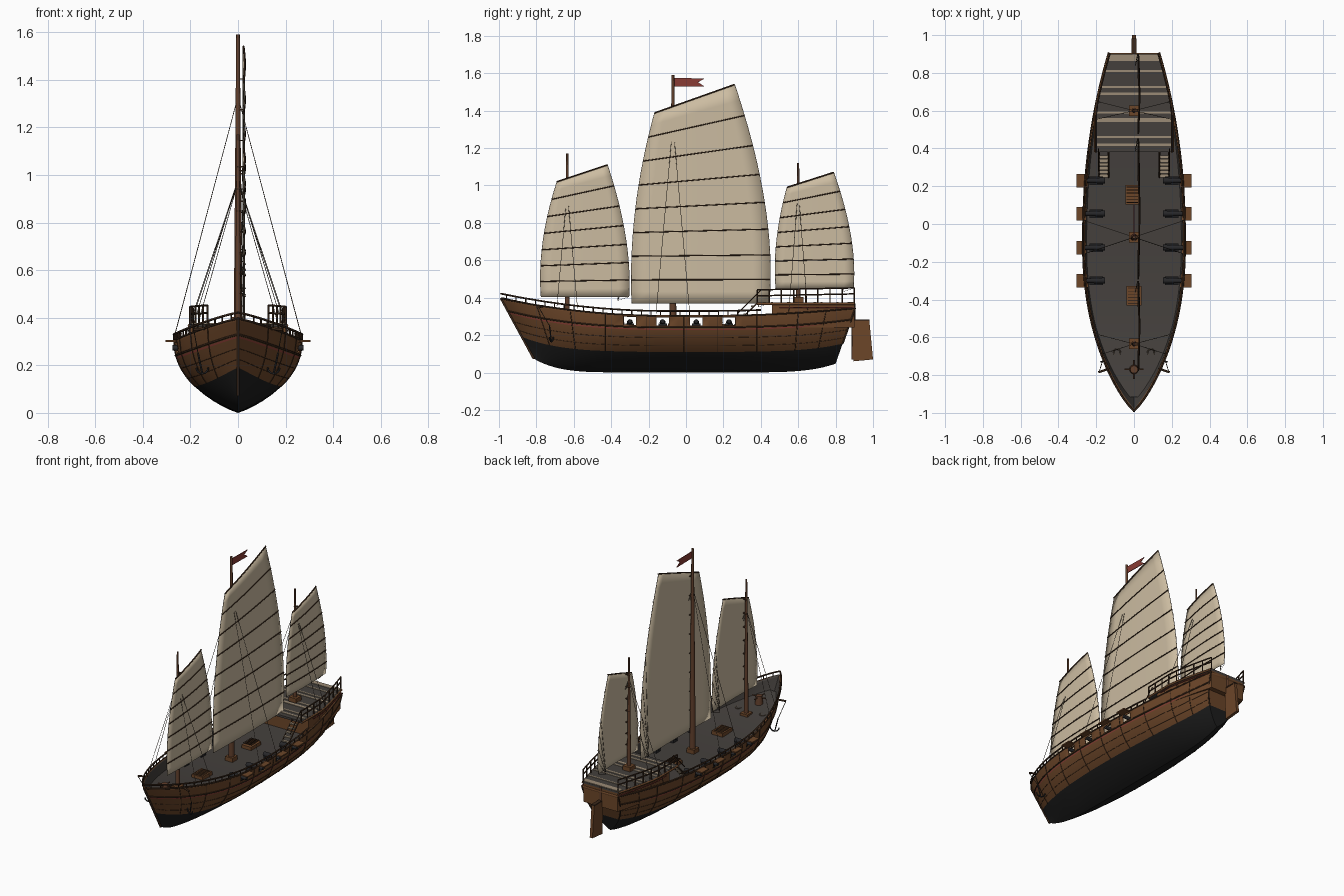
import bpy, bmesh, math
from mathutils import Vector, Matrix

if "Cube" in bpy.data.objects:
    bpy.data.objects.remove(bpy.data.objects["Cube"])

def mat(name, r, g, b):
    m = bpy.data.materials.new(name)
    m.diffuse_color = (r, g, b, 1)
    m.use_nodes = True
    m.node_tree.nodes["Principled BSDF"].inputs["Base Color"].default_value = m.diffuse_color
    return m

BROWN = mat("hull brown", .15, .061, .022)
BLACK = mat("tarred black", .012, .012, .012)
DARK = mat("dark wood", .045, .022, .011)
DECK = mat("deck grey", .058, .051, .046)
SAIL = mat("sail canvas", .60, .50, .355)
TAN = mat("pale wood", .33, .26, .18)
RED = mat("faded red", .25, .045, .035)
IRON = mat("iron", .02, .02, .022)
ROPE = mat("rope", .08, .06, .042)
MAST = mat("mast wood", .12, .05, .025)

def finish(bm, name, *mats, smooth=False):
    bmesh.ops.recalc_face_normals(bm, faces=bm.faces)
    me = bpy.data.meshes.new(name)
    bm.to_mesh(me)
    bm.free()
    ob = bpy.data.objects.new(name, me)
    bpy.context.collection.objects.link(ob)
    for m in mats:
        me.materials.append(m)
    if smooth:
        bpy.ops.object.select_all(action='DESELECT')
        ob.select_set(True)
        bpy.context.view_layer.objects.active = ob
        bpy.ops.object.shade_smooth_by_angle(angle=math.radians(35))
    return ob

def boxes(name, items, m):
    """items: (centre, size)"""
    bm = bmesh.new()
    for c, s in items:
        bmesh.ops.create_cube(bm, size=1, matrix=Matrix.Translation(c) @ Matrix.Diagonal((*s, 1)))
    return finish(bm, name, m)

def cones(name, items, m, seg=12):
    """items: (start, end, start radius, end radius)"""
    bm = bmesh.new()
    for a, b, r1, r2 in items:
        a, b = Vector(a), Vector(b)
        q = (b - a).to_track_quat('Z', 'Y').to_matrix().to_4x4()
        bmesh.ops.create_cone(bm, cap_ends=True, segments=seg, radius1=r1, radius2=r2,
                              depth=(b - a).length, matrix=Matrix.Translation((a + b) / 2) @ q)
    return finish(bm, name, m, smooth=True)

def tubes(name, paths, r, m):
    cu = bpy.data.curves.new(name, 'CURVE')
    cu.dimensions, cu.bevel_depth, cu.bevel_resolution, cu.use_fill_caps = '3D', r, 1, True
    for p in paths:
        sp = cu.splines.new('POLY')
        sp.points.add(len(p) - 1)
        for pt, co in zip(sp.points, p):
            pt.co = (*co, 1)
    ob = bpy.data.objects.new(name, cu)
    bpy.context.collection.objects.link(ob)
    cu.materials.append(m)
    bpy.ops.object.select_all(action='DESELECT')
    ob.select_set(True)
    bpy.context.view_layer.objects.active = ob
    bpy.ops.object.convert(target='MESH')

def slab(name, pts, vec, m):
    bm = bmesh.new()
    f = bm.faces.new([bm.verts.new(p) for p in pts])
    g = bmesh.ops.extrude_face_region(bm, geom=[f])['geom']
    bmesh.ops.translate(bm, vec=vec, verts=[e for e in g if isinstance(e, bmesh.types.BMVert)])
    return finish(bm, name, m)

# Hull shape: v runs bow to stern, t runs keel to sheer
V0, V1 = -.99, .905
def sheer(v):
    return .305 + (.095 * ((-.1 - v) / .9) ** 2 if v < -.1 else .04 * (max(v - .1, 0) / .8) ** 2)
def keel(v):
    return .06 * abs(v / .95) ** 5
def width(v):
    if v < -.1:
        return .27 * max(0, 1 - ((-.1 - v) / .89) ** 2.2) ** .85
    return .27 - .135 * ((v + .1) / 1.005) ** 2.2
def hull(v, t, s=1, dz=0.0):
    yk = v
    if v < -.5: yk = -.5 + (v + .5) * .64
    if v > .5: yk = .5 + (v - .5) * .74
    f = (1 - (1 - t) ** 2.2) ** .85
    return Vector((s * width(v) * f, yk + (v - yk) * t, keel(v) + (sheer(v) - keel(v)) * t + dz))
def span(a, b, n):
    return [a + (b - a) * i / n for i in range(n + 1)]

PORTS = [-.3, -.125, .055, .23]
edges = [p + d for p in PORTS for d in (-.034, .034)]
vs = sorted([v for v in span(V0, V1, 44) if all(abs(v - p) > .045 for p in PORTS)] + edges)
ts = [0, .04, .09, .16, .25, .36, .46, .56, .65, .745, .765, .82, .96, 1]

# Hull shell with gun port openings, red stripe, tarred bottom and grey inside
bm = bmesh.new()
cols = {s: [[bm.verts.new(hull(v, t, s)) for t in ts] for v in vs] for s in (1, -1)}
for s in (1, -1):
    for i in range(len(vs) - 1):
        mid = (vs[i] + vs[i + 1]) / 2
        for j in range(len(ts) - 1):
            if ts[j] == .82 and any(abs(mid - p) < .03 for p in PORTS):
                continue
            a, b = cols[s][i], cols[s][i + 1]
            f = bm.faces.new((a[j], b[j], b[j + 1], a[j + 1]))
            f.material_index = 1 if ts[j] < .36 else 2 if ts[j] == .745 else 0
for j in range(len(ts) - 1):
    a, b = cols[1][-1], cols[-1][-1]
    f = bm.faces.new((a[j], a[j + 1], b[j + 1], b[j]))
    f.material_index = 1 if ts[j] < .36 else 0
bmesh.ops.remove_doubles(bm, verts=bm.verts, dist=.0004)
ob = finish(bm, "hull", BROWN, BLACK, RED, DECK, DECK, DECK, smooth=True)
sol = ob.modifiers.new("thickness", 'SOLIDIFY')
sol.thickness, sol.offset, sol.material_offset = .01, -1, 3

# Main deck
bm = bmesh.new()
rows = []
for v in span(-.95, .895, 40):
    p = hull(v, 1 - .07 / (sheer(v) - keel(v)))
    rows.append([bm.verts.new((s * p.x * .985, p.y, p.z)) for s in (-1, 1)])
for a, b in zip(rows, rows[1:]):
    bm.faces.new((a[0], a[1], b[1], b[0]))
finish(bm, "main_deck", DECK)

# Plank seams, ribs, wales, stem and bulwark rail
S = (1, -1)
tubes("plank_seams", [[hull(v, t, s) for v in vs] for s in S for t in (.47, .61)], .0013, DARK)
tubes("wales", [[hull(v, t, s) for v in vs] for s in S for t in (.79, .995)], .0045, DARK)
tubes("hull_ribs", [[hull(v, t, s) for t in span(.36, 1, 8)] for s in S for v in
                    (-.8, -.62, -.43, -.21, -.01, .17, .38, .6, .75)], .0024, DARK)
tubes("stem_post", [[hull(V0, t) for t in span(0, 1, 6)]], .007, DARK)
tubes("stern_frame", [[hull(V1, t, s) for t in span(.36, 1, 8)] for s in S], .005, DARK)
tubes("bulwark_rail", [[hull(v, 1, s, .024) for v in span(V0, .4, 40)] for s in S], .005, DARK)
tubes("rail_posts", [[hull(v, 1, s), hull(v, 1, s, .024)] for s in S for v in span(-.96, .38, 26)], .0035, DARK)

# Gun port lids, cannons and carriages
boxes("port_lids", [((s * .283, p, .303), (.045, .072, .008)) for s in S for p in PORTS], BROWN)
cones("cannons", [((s * .155, p, .268), (s * .275, p, .274), .016, .011) for s in S for p in PORTS], IRON)
boxes("cannon_carriages", [((s * .2, p, .249), (.07, .045, .026)) for s in S for p in PORTS], IRON)

# Raised stern deck: cabin, deck, stripes, railing, stairs
def pw(y):
    return min(.205, width(y) - .004)
def poop(y0, z, k=0.0):
    ys = span(y0, .9, 8)
    return [(pw(y) - k, y, z) for y in ys] + [(-pw(y) + k, y, z) for y in reversed(ys)]
slab("stern_cabin", poop(.46, .24, .006), (0, 0, .122), BROWN)
slab("stern_deck", poop(.38, .36), (0, 0, .014), DECK)
tubes("stern_deck_trim", [[(s * pw(y), y, .367) for y in span(.38, .9, 8)] for s in S], .007, BROWN)
tubes("stern_red_stripe", [[(s * (pw(y) + .001), y, .348) for y in span(.5, .9, 8)] for s in S], .003, RED)
boxes("deck_stripes", [((0, y, .3755), (2 * pw(y) - .01, w, .004)) for y, w in
      ((.88, .035), (.81, .01), (.725, .01), (.69, .014), (.59, .012), (.55, .02), (.46, .012), (.42, .014))], TAN)
def railing(z):
    return [(s * (pw(y) - .004), y, z + .02 * (y - .38)) for s in S for y in span(.38, .9, 8)]
for z in (.41, .442):
    r = railing(z)
    tubes("stern_rail", [r[:9], r[9:]], .0045, DARK)
tubes("stern_rail_posts", [[p, (p[0], p[1], .37)] for p in railing(.442)], .0045, DARK)
boxes("stair_steps", [((s * .16, .255 + .02 * i, .25 + .021 * i), (.046, .017, .007))
                      for s in S for i in range(6)], TAN)
tubes("stair_sides", [[(s * x, .245, .24), (s * x, .38, .37)] for s in S for x in (.135, .185)], .004, DARK)
tubes("stair_handrails", [[(s * .187, .28, .32), (s * .187, .4, .44)] for s in S], .003, DARK)

# Rudder
slab("rudder", [(-.01, .885, .285), (-.01, .98, .28), (-.01, 1.0, .07), (-.01, .895, .06)], (.02, 0, 0), BROWN)
boxes("rudder_bands", [((0, .934, .28), (.024, .094, .008))], DARK)
cones("rudder_stock", [((0, .895, .07), (0, .895, .37), .01, .01)], MAST)

# Masts with steps
MASTS = ((-.635, .24, 1.17, .014), (-.07, .22, 1.59, .019), (.6, .36, 1.12, .013))
cones("masts", [((0, y, a), (0, y, b), r, r * .4) for y, a, b, r in MASTS], MAST)
boxes("mast_steps", [((0, y, a + .025), (.055, .055, .035)) for y, a, b, r in MASTS], BROWN)

# Battened sails, battens on the outer side only
def quad(p, t):
    a, m, b = p
    return a * (1 - t) * (1 - 2 * t) + m * 4 * t * (1 - t) + b * t * (2 * t - 1)
def sail(name, yl, yr, zl, zr, n, mast):
    def pt(t, c, dx=0.0):
        y = quad(yl, t) * (1 - c) + quad(yr, t) * c
        z = quad(zl, t) * (1 - c) + quad(zr, t) * c
        return Vector((.021 + .006 * math.sin(math.pi * c) + dx, y, z))
    bm = bmesh.new()
    g = [[bm.verts.new(pt(t, c)) for c in span(0, 1, 8)] for t in span(0, 1, n * 2)]
    for a, b in zip(g, g[1:]):
        for j in range(8):
            bm.faces.new((a[j], a[j + 1], b[j + 1], b[j]))
    ob = finish(bm, name, SAIL, smooth=True)
    sol = ob.modifiers.new("thickness", 'SOLIDIFY')
    sol.thickness, sol.offset = .003, 0
    tubes(name + "_battens", [[pt(t, c, .003) for c in span(0, 1, 8)] for t in span(0, 1, n)[1:-1]], .0034, DARK)
    tubes(name + "_yard", [[pt(1, c, .002) for c in span(0, 1, 8)]], .0045, DARK)
    tubes(name + "_edge_rope", [[pt(t, c) for t in span(0, 1, n * 2)] for c in (0, 1)], .0016, ROPE)
    # parrels tying battens to the mast, and sheets from the trailing edge
    boxes(name + "_mast_ties", [((.008, mast, quad(zl, t) + .015), (.025, .016, .005))
                                for t in span(0, 1, n)[1:]], DARK)
    tubes(name + "_sheets", [[pt(t, 1, -.003), (.005, quad(yr, 0) - .06, zl[0] - .02)]
                             for t in span(0, .6, 4)], .001, ROPE)

sail("main_sail", (-.29, -.27, -.168), (.445, .42, .26), (.37, .875, 1.388), (.37, .91, 1.54), 8, -.07)
sail("fore_sail", (-.775, -.765, -.69), (-.305, -.325, -.42), (.405, .70, 1.02), (.405, .735, 1.11), 7, -.635)
sail("mizzen_sail", (.48, .485, .54), (.895, .88, .79), (.45, .71, .99), (.45, .735, 1.07), 7, .6)

# Shrouds
tubes("shrouds", [[(0, y, top), hull(y + e, 1, s, .01)] for y, top, d in
                  ((-.635, .97, .055), (-.07, 1.33, .09), (.6, .98, .05)) for s in S for e in (-d, d)], .0014, ROPE)

# Swallowtail flag
slab("flag", [(-.002, -.068, 1.575), (-.002, .1, 1.572), (-.002, .065, 1.552), (-.002, .1, 1.528),
              (-.002, -.068, 1.53)], (.004, 0, 0), RED)

# Hatches, capstan, rope coils, anchors
boxes("hatches", [((-.01, .155, .248), (.07, .105, .022)), ((0, -.38, .256), (.08, .105, .024))], BROWN)
boxes("hatch_slats", [((x, y, .269), (.062, .005, .004)) for x, c in ((-.01, .155), (0, -.38))
                      for y in span(c - .04, c + .04, 5)], DARK)
cones("capstan", [((0, -.77, .28), (0, -.77, .345), .026, .02)], MAST)
tubes("capstan_bars", [[(-.05, -.77, .335), (.05, -.77, .335)], [(0, -.82, .335), (0, -.72, .335)]], .004, MAST)
tubes("rope_coils", [[(s * .09 + .018 * math.cos(a), -.68 + .018 * math.sin(a), .275)
                      for a in span(0, 2 * math.pi, 12)] for s in S], .004, ROPE)
tubes("catheads", [[(s * .13, -.765, .355), (s * .188, -.785, .35)] for s in S], .006, DARK)
tubes("anchors", [[(s * .168, -.73, .25), (s * .15, -.72, .165)] for s in S]
      + [[(s * (.15 + .025 * math.cos(a)), -.72 - .01 * math.cos(a), .19 + .025 * math.sin(a))
          for a in span(math.pi, 2 * math.pi, 8)] for s in S], .004, IRON)
tubes("anchor_cables", [[(s * .185, -.785, .345), (s * .168, -.73, .25)] for s in S], .002, ROPE)
